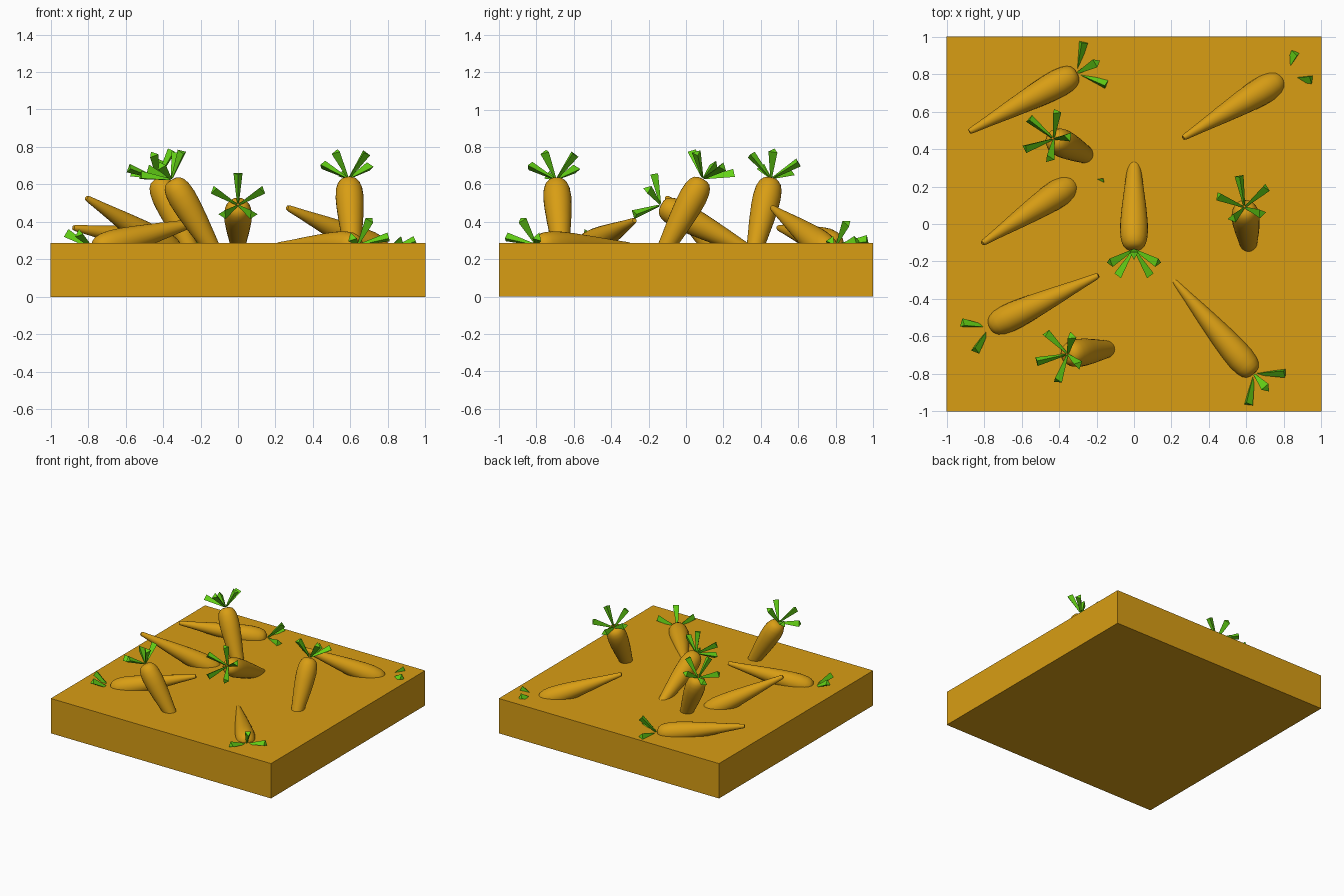
import bpy, bmesh, math
from mathutils import Vector, Matrix

if "Cube" in bpy.data.objects:
    bpy.data.objects.remove(bpy.data.objects["Cube"])


def material(name, rgb):
    m = bpy.data.materials.new(name)
    m.diffuse_color = (*rgb, 1)
    m.use_nodes = True
    m.node_tree.nodes["Principled BSDF"].inputs["Base Color"].default_value = m.diffuse_color
    return m


ORANGE = material("orange", (0.69, 0.34, 0.007))
GREEN = material("leaf_green", (0.13, 0.66, 0.008))


def finish(bm, name, mat):
    bmesh.ops.recalc_face_normals(bm, faces=bm.faces)
    mesh = bpy.data.meshes.new(name)
    bm.to_mesh(mesh)
    bm.free()
    mesh.materials.append(mat)
    ob = bpy.data.objects.new(name, mesh)
    bpy.context.collection.objects.link(ob)
    return ob


# Square bed
bm = bmesh.new()
bmesh.ops.create_cube(bm, size=1, matrix=Matrix.Translation((0, 0, 0.143)) @ Matrix.Diagonal((2, 2, 0.286, 1)))
finish(bm, "bed", ORANGE)

# Carrot profile: (distance from crown, radius)
PROFILE = [(0.003, 0.028), (0.012, 0.046), (0.03, 0.06), (0.06, 0.070), (0.11, 0.075), (0.17, 0.073),
           (0.26, 0.065), (0.4, 0.048), (0.55, 0.028), (0.645, 0.017), (0.66, 0.012)]
SIDES = 24


def frame(x, y, z, origin):
    return Matrix.Translation(origin) @ Matrix((x, y, z)).transposed().to_4x4()


def carrot(i, crown, toward, ref):
    crown = Vector(crown)
    up = (crown - Vector(toward)).normalized()      # out through the crown
    u = Vector(ref)
    u = (u - up * u.dot(up)).normalized()           # direction of first leaf
    v = up.cross(u)

    # Root: lathed profile with closed ends
    bm = bmesh.new()
    rings = []
    for d, r in PROFILE:
        angles = [2 * math.pi * k / SIDES for k in range(SIDES)]
        rings.append([bm.verts.new(crown - up * d + (u * math.cos(a) + v * math.sin(a)) * r) for a in angles])
    for a, b in zip(rings, rings[1:]):
        for k in range(SIDES):
            n = (k + 1) % SIDES
            bm.faces.new((a[k], a[n], b[n], b[k]))
    top = bm.verts.new(crown)
    for k in range(SIDES):
        bm.faces.new((top, rings[0][k], rings[0][(k + 1) % SIDES]))
    bm.faces.new(rings[-1])
    root = finish(bm, f"carrot_{i}", ORANGE)
    bpy.ops.object.select_all(action='DESELECT')
    root.select_set(True)
    bpy.context.view_layer.objects.active = root
    bpy.ops.object.shade_smooth_by_angle(angle=math.radians(50))

    # Leaves: five flat-sided wedges widening outwards
    bm = bmesh.new()
    for k in range(5):
        a = math.radians(72 * k)
        radial = u * math.cos(a) + v * math.sin(a)
        d = (radial * 0.8 + up * 0.6).normalized()
        side = up.cross(radial)
        ridge = d.cross(side)
        bmesh.ops.create_cone(bm, cap_ends=True, segments=3, radius1=0.006, radius2=0.028, depth=0.16,
                              matrix=frame(side, ridge, d, crown + d * 0.09))
    finish(bm, f"carrot_leaves_{i}", GREEN)


UP, DOWN = (0, 0, 1), (0, 0, -1)


def compass(deg):
    return (math.cos(math.radians(deg)), math.sin(math.radians(deg)), 0)


# crown position, a point further down the axis, direction of the first leaf
CARROTS = [
    ((-0.305, 0.805, 0.275), (-0.885, 0.49, 0.37), UP),
    ((-0.43, 0.455, 0.63), (-0.27, 0.375, 0.286), compass(66)),
    ((0.79, 0.775, 0.235), (0.255, 0.455, 0.48), DOWN),
    ((-0.32, 0.22, 0.225), (-0.82, -0.11, 0.535), DOWN),
    ((-0.77, -0.55, 0.255), (-0.18, -0.27, 0.41), DOWN),
    ((-0.355, -0.695, 0.625), (-0.155, -0.67, 0.286), compass(-95)),
    ((0.59, 0.09, 0.63), (0.61, -0.095, 0.286), compass(100)),
    ((0.64, -0.80, 0.275), (0.22, -0.31, 0.275), UP),
    ((0, -0.135, 0.49), (0, 0.303, 0.263), UP),
]
for i, c in enumerate(CARROTS, 1):
    carrot(i, *c)
